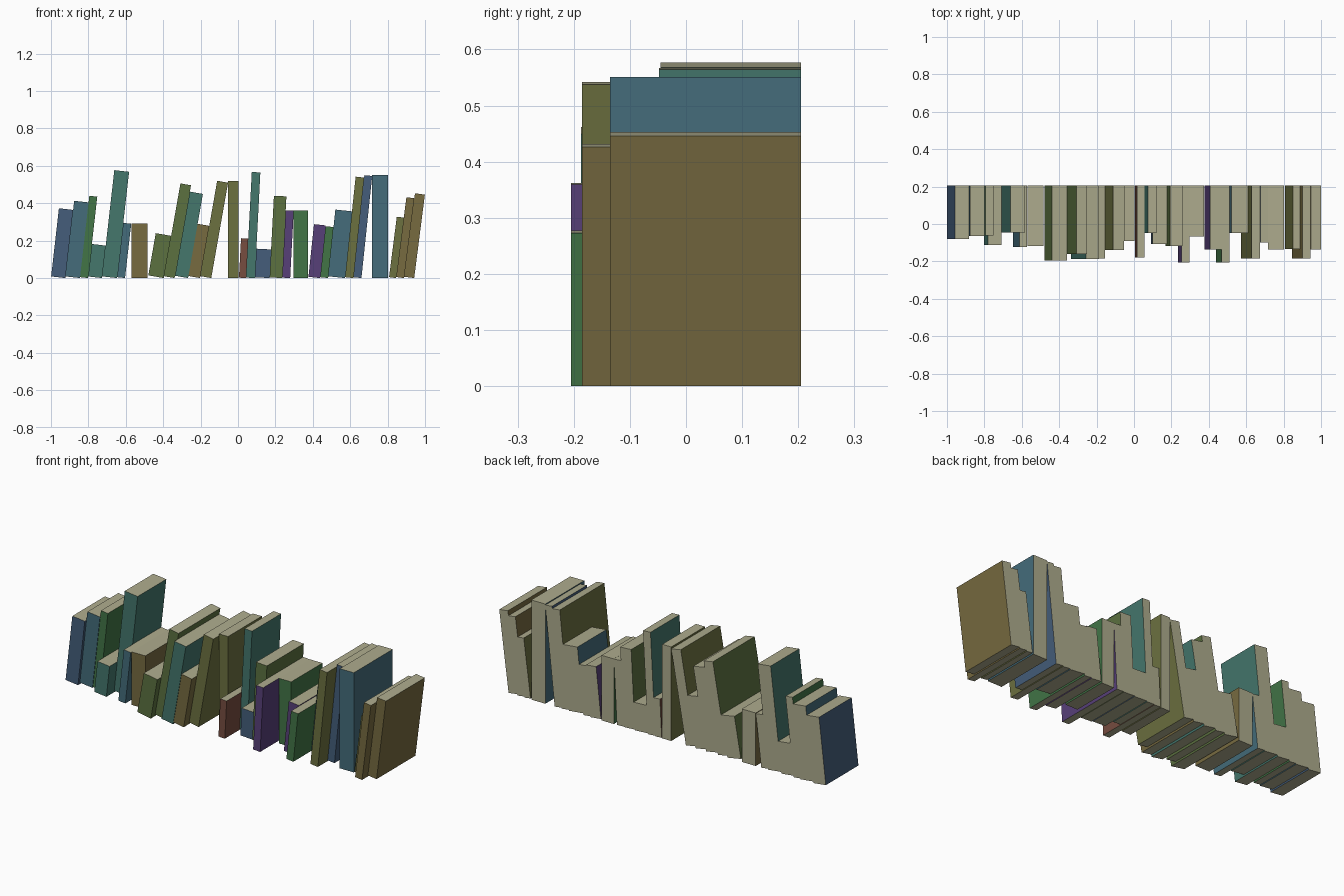
import bpy, bmesh, math
from mathutils import Vector, Matrix

if "Cube" in bpy.data.objects:
    bpy.data.objects.remove(bpy.data.objects["Cube"])

BACK = 0.205  # all books are pushed to the same back line


def material(name, rgb):
    m = bpy.data.materials.new(name)
    m.diffuse_color = [(c / 255) ** 2.2 for c in rgb] + [1]
    m.use_nodes = True
    m.node_tree.nodes["Principled BSDF"].inputs["Base Color"].default_value = m.diffuse_color
    return m


PAPER = material("paper", (172, 170, 140))
COVERS = {n: material(n + "_cover", c) for n, c in {
    "blue": (70, 94, 122), "steel": (70, 108, 122), "teal": (70, 118, 108),
    "green": (68, 116, 72), "moss": (92, 112, 66), "olive": (108, 112, 66),
    "brown": (118, 106, 66), "red": (118, 78, 66), "purple": (88, 66, 120),
}.items()}

# Each group leans right by one angle: (angle, left start,
#   [(right edge at the foot, top height, front y, cover), ...])
GROUPS = [
    (6.5, -1.0, [(-.923, .373, -.08, "blue"), (-.845, .413, -.065, "steel"),
                 (-.802, .44, -.062, "green"), (-.727, .182, -.112, "teal"),
                 (-.647, .577, -.045, "teal"), (-.604, .295, -.122, "steel")]),
    (0, -.57, [(-.485, .293, -.117, "brown")]),
    (10, -.482, [(-.397, .24, -.195, "moss"), (-.339, .506, -.16, "moss"),
                 (-.267, .462, -.187, "teal"), (-.203, .29, -.185, "brown"),
                 (-.143, .52, -.14, "olive")]),
    (0, -.053, [(.002, .52, -.09, "olive")]),
    (3, .005, [(.044, .213, -.178, "red"), (.09, .567, -.048, "teal"),
               (.169, .157, -.108, "blue"), (.236, .44, -.117, "moss"),
               (.279, .362, -.205, "purple")]),
    (0, .298, [(.373, .36, -.068, "green")]),
    (6, .376, [(.439, .288, -.137, "purple"), (.482, .277, -.205, "green"),
               (.572, .366, -.048, "steel"), (.618, .542, -.185, "olive"),
               (.66, .55, -.1, "blue")]),
    (0, .717, [(.803, .551, -.135, "steel")]),
    (7.3, .807, [(.845, .328, -.1345, "olive"), (.888, .432, -.185, "brown"),
                 (.942, .453, -.135, "brown")]),
]


def book(name, left, right, top, front, angle, cover):
    """Box pivoting on its lower right edge; paper on top, bottom and back."""
    a = math.radians(angle)
    w = (right - left) * math.cos(a)
    h = (top - w * math.sin(a)) / math.cos(a)
    bm = bmesh.new()
    bmesh.ops.create_cube(bm, size=1)
    bmesh.ops.scale(bm, vec=(w, BACK - front, h), verts=bm.verts)
    bmesh.ops.translate(bm, vec=(-w / 2, 0, h / 2), verts=bm.verts)
    bm.normal_update()
    for f in bm.faces:
        f.material_index = int(abs(f.normal.z) > .5 or f.normal.y > .5)
    mesh = bpy.data.meshes.new(name)
    bm.transform(Matrix.Translation((right, (front + BACK) / 2, 0))
                 @ Matrix.Rotation(a, 4, 'Y'))
    bm.to_mesh(mesh)
    bm.free()
    mesh.materials.append(COVERS[cover])
    mesh.materials.append(PAPER)
    bpy.context.collection.objects.link(bpy.data.objects.new(name, mesh))


# Row of books, left to right
n = 1
for angle, left, books in GROUPS:
    for right, top, front, cover in books:
        book(f"book_{n:02d}", left, right, top, front, angle, cover)
        left, n = right, n + 1
